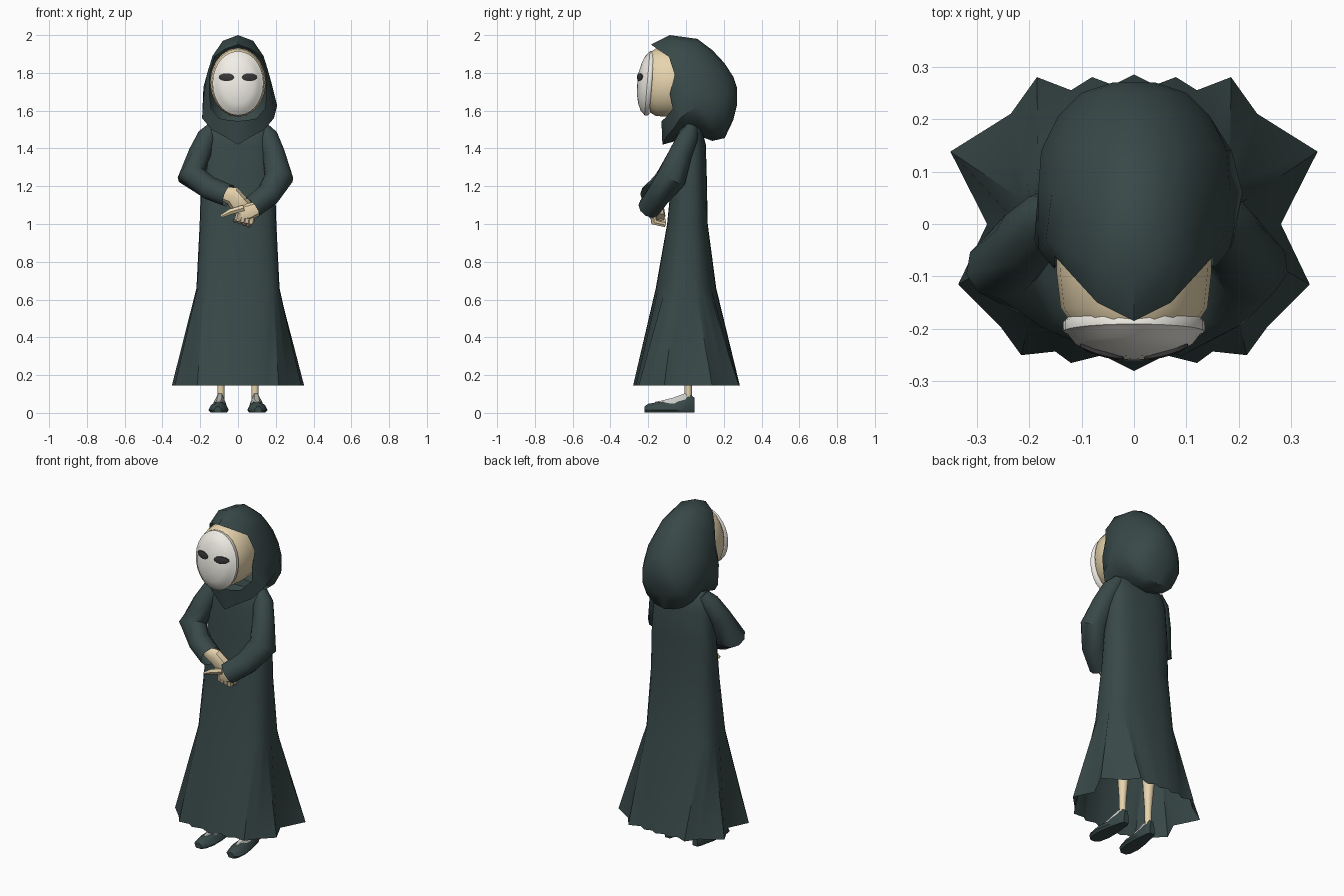
import bpy, bmesh, math
from mathutils import Vector

if "Cube" in bpy.data.objects:
    bpy.data.objects.remove(bpy.data.objects["Cube"])


def material(name, rgb):
    m = bpy.data.materials.new(name)
    m.diffuse_color = (*rgb, 1)
    m.use_nodes = True
    m.node_tree.nodes["Principled BSDF"].inputs["Base Color"].default_value = m.diffuse_color
    return m


CLOTH = material("dark_cloth", (0.04, 0.065, 0.065))
SKIN = material("skin", (0.80, 0.66, 0.42))
WHITE = material("mask_white", (0.88, 0.86, 0.79))
STOCKING = material("pale_grey", (0.6, 0.6, 0.57))
BLACK = material("eye_black", (0.04, 0.04, 0.04))


def loft(name, rings, mat, cap_start=True, cap_end=True, angle=40, mirror=False):
    """Skin closed rings of equal length into one mesh."""
    bm = bmesh.new()
    vs = [[bm.verts.new(p) for p in r] for r in rings]
    n = len(rings[0])
    for a, b in zip(vs, vs[1:]):
        for i in range(n):
            j = (i + 1) % n
            bm.faces.new((a[i], a[j], b[j], b[i]))
    if cap_start:
        bm.faces.new(vs[0])
    if cap_end:
        bm.faces.new(vs[-1])
    bmesh.ops.recalc_face_normals(bm, faces=bm.faces)
    me = bpy.data.meshes.new(name)
    bm.to_mesh(me)
    bm.free()
    me.shade_smooth()
    me.set_sharp_from_angle(angle=math.radians(angle))
    me.materials.append(mat)
    ob = bpy.data.objects.new(name, me)
    bpy.context.collection.objects.link(ob)
    if mirror:
        ob.modifiers.new("mirror", "MIRROR")
    return ob


def full(half):
    """Complete a half ring (starting and ending on x = 0)."""
    return half + [(-x, y, z) for x, y, z in half[-2:0:-1]]


def tube(name, path, radii, mat, n=10, ref=(0, 1, 0), flat=1.0, caps=True):
    pts = [Vector(p) for p in path]
    rings = []
    for i, p in enumerate(pts):
        t = Vector()
        if i > 0:
            t += (p - pts[i - 1]).normalized()
        if i < len(pts) - 1:
            t += (pts[i + 1] - p).normalized()
        t.normalize()
        u = Vector(ref) - t * t.dot(Vector(ref))
        u.normalize()
        v = t.cross(u)
        rings.append([p + radii[i] * (u * flat * math.cos(a) + v * math.sin(a))
                      for a in (2 * math.pi * k / n for k in range(n))])
    return loft(name, rings, mat, cap_end=caps)


def spow(v, e):
    return math.copysign(abs(v) ** e, v)


# Robe: smooth torso rings opening into a pleated zigzag hem
hem = [(0, -.28), (.06, -.25), (.12, -.265), (.15, -.243), (.215, -.25), (.255, -.195),
       (.335, -.115), (.28, 0), (.35, .138), (.235, .21), (.185, .28), (.12, .255),
       (.08, .28), (.04, .265), (0, .285)]
rings = [full([(x, y, .145) for x, y in hem])]
for z, rx, y0, y1 in [(.66, .22, -.16, .16), (1.0, .203, -.10, .115), (1.25, .195, -.075, .11),
                      (1.42, .18, -.06, .105), (1.5, .165, -.045, .085), (1.53, .14, -.02, .06)]:
    half = []
    for k in range(15):
        a = math.pi * (k / 14 - .5)
        half.append((rx * spow(math.cos(a), .75) if 0 < k < 14 else 0,
                     (y0 + y1) / 2 + (y1 - y0) / 2 * spow(math.sin(a), .8), z))
    rings.append(full(half))
loft("robe", rings, CLOTH, cap_start=False, angle=40)

# Hood: face opening, outer lip with a pointed collar, then rounded back
opening = [(0, -.185, 1.95), (.07, -.15, 1.925), (.125, -.09, 1.885), (.152, -.06, 1.79),
           (.152, -.085, 1.69), (.142, -.07, 1.61), (.10, -.11, 1.56), (.05, -.125, 1.55),
           (0, -.13, 1.545)]
lip = [(0, -.085, 2.0), (.08, -.07, 1.97), (.135, -.05, 1.89), (.168, -.03, 1.78),
       (.182, -.05, 1.67), (.19, -.03, 1.56), (.14, -.07, 1.5), (.065, -.105, 1.46),
       (0, -.125, 1.42)]
rings = [full(opening), full(lip)]
for y, rx, zt, zb, bump in [(.06, .183, 1.98, 1.47, .025), (.14, .177, 1.92, 1.44, .01),
                            (.205, .145, 1.85, 1.455, 0), (.25, .10, 1.78, 1.55, 0),
                            (.27, .04, 1.72, 1.63, 0)]:
    half = []
    for k in range(9):
        a = math.pi * k / 8
        half.append((rx * math.sin(a) * (1 - .2 * math.cos(a)) if 0 < k < 8 else 0, y,
                     (zt + zb) / 2 + (zt - zb) / 2 * math.cos(a)))
    ring = full(half)
    x, yy, z = ring[5]
    ring[5] = (x + bump, yy, z)
    rings.append(ring)
loft("hood", rings, CLOTH, cap_start=False, angle=50)


def oval_rings(table, n, zc):
    """Ovals in the xz plane: (y, half width, half height)."""
    return [[(rx * math.cos(2 * math.pi * k / n), y, zc + rz * math.sin(2 * math.pi * k / n))
             for k in range(n)] for y, rx, rz in table]


# Head
loft("head", oval_rings([(-.19, .12, .16), (-.16, .14, .178), (-.09, .148, .183),
                         (0, .145, .18), (.09, .10, .13)], 20, 1.75), SKIN)

# Mask: domed oval shell with a rim, leaning back slightly
mask = oval_rings([(-.18, .128, .163), (-.187, .135, .17), (-.205, .135, .17),
                   (-.21, .126, .163), (-.228, .112, .145), (-.243, .085, .11),
                   (-.255, .045, .06), (-.258, .012, .016)], 28, 1.745)
lean = lambda p: (p[0], p[1] + .085 * (p[2] - 1.745), p[2])
loft("mask", [[lean(p) for p in r] for r in mask], WHITE, angle=50)

# Eyes: dark ovals lying on the mask
for side in (-1, 1):
    rings = []
    for d, s in [(.012, 1), (-.002, 1), (-.005, .7)]:
        ring = []
        for k in range(14):
            a = 2 * math.pi * k / 14
            x = .058 + s * .042 * math.cos(a)
            ring.append((side * (x - .005 + .008), -.256 + 2.4 * x * x + d,
                         1.777 + s * .021 * math.sin(a)))
        rings.append(ring)
    loft("eye", rings, BLACK)

# Sleeves, bent at the elbow with open cuffs
tube("sleeve_right", [(-.13, .03, 1.51), (-.165, .01, 1.46), (-.205, -.03, 1.37),
                      (-.245, -.075, 1.255), (-.15, -.14, 1.19), (-.05, -.185, 1.15)],
     [.035, .055, .062, .078, .064, .062], CLOTH, caps=False)
tube("sleeve_left", [(.13, .03, 1.51), (.16, .01, 1.46), (.19, -.03, 1.37),
                     (.217, -.075, 1.245), (.16, -.145, 1.155), (.07, -.195, 1.085)],
     [.035, .055, .062, .078, .066, .062], CLOTH, caps=False)

# Clasped hands
tube("hand_right", [(-.09, -.17, 1.165), (-.03, -.17, 1.15), (.02, -.15, 1.09), (.045, -.135, 1.035)],
     [.035, .05, .055, .045], SKIN, n=8, flat=.6)
tube("hand_left", [(.12, -.18, 1.09), (.06, -.175, 1.065), (.0, -.165, 1.05)],
     [.035, .045, .04], SKIN, n=8, flat=.6)
tube("pointing_finger", [(.03, -.185, 1.085), (-.04, -.19, 1.065), (-.09, -.185, 1.04)],
     [.018, .017, .009], SKIN, n=6)
for k in range(4):
    f = k * .023
    tube("finger", [(.078 - f, -.178, 1.07 - .004 * k), (.068 - f, -.17, 1.01 + .005 * k),
                    (.056 - f, -.11, .995 + .008 * k)], [.018, .018, .013], SKIN, n=6,
         ref=(1, 0, 0))

# Legs
leg = [(.09, .012, .06), (.09, .012, .16), (.09, .015, .32), (.09, .01, .6)]
ob = tube("leg", leg, [.019, .02, .033, .04], SKIN)
ob.modifiers.new("mirror", "MIRROR")

# Shoes: sections from toe to heel as (y, half width, height)
rings = []
for y, w, h in [(-.22, .02, .034), (-.20, .042, .048), (-.14, .054, .058), (-.06, .047, .064),
                (-.01, .036, .088), (.025, .03, .095), (.045, .018, .08)]:
    cx = .1 - .06 * (y + .1)
    rings.append([(cx + w * sx, y, z) for sx, z in
                  [(-.8, .003), (.8, .003), (1, .015), (.75, h * .7), (.35, h),
                   (-.35, h), (-.75, h * .7), (-1, .015)]])
loft("shoe", rings, CLOTH, mirror=True)

# Pale instep between shoe and ankle
rings = []
for y, w, h in [(-.165, .012, .058), (-.13, .028, .065), (-.07, .032, .08),
                (-.01, .024, .102), (.02, .018, .1)]:
    cx = .1 - .06 * (y + .1)
    rings.append([(cx + w * sx, y, z) for sx, z in
                  [(-1, .035), (1, .035), (.95, h * .72), (.4, h), (-.4, h), (-.95, h * .72)]])
loft("instep", rings, STOCKING, mirror=True)
